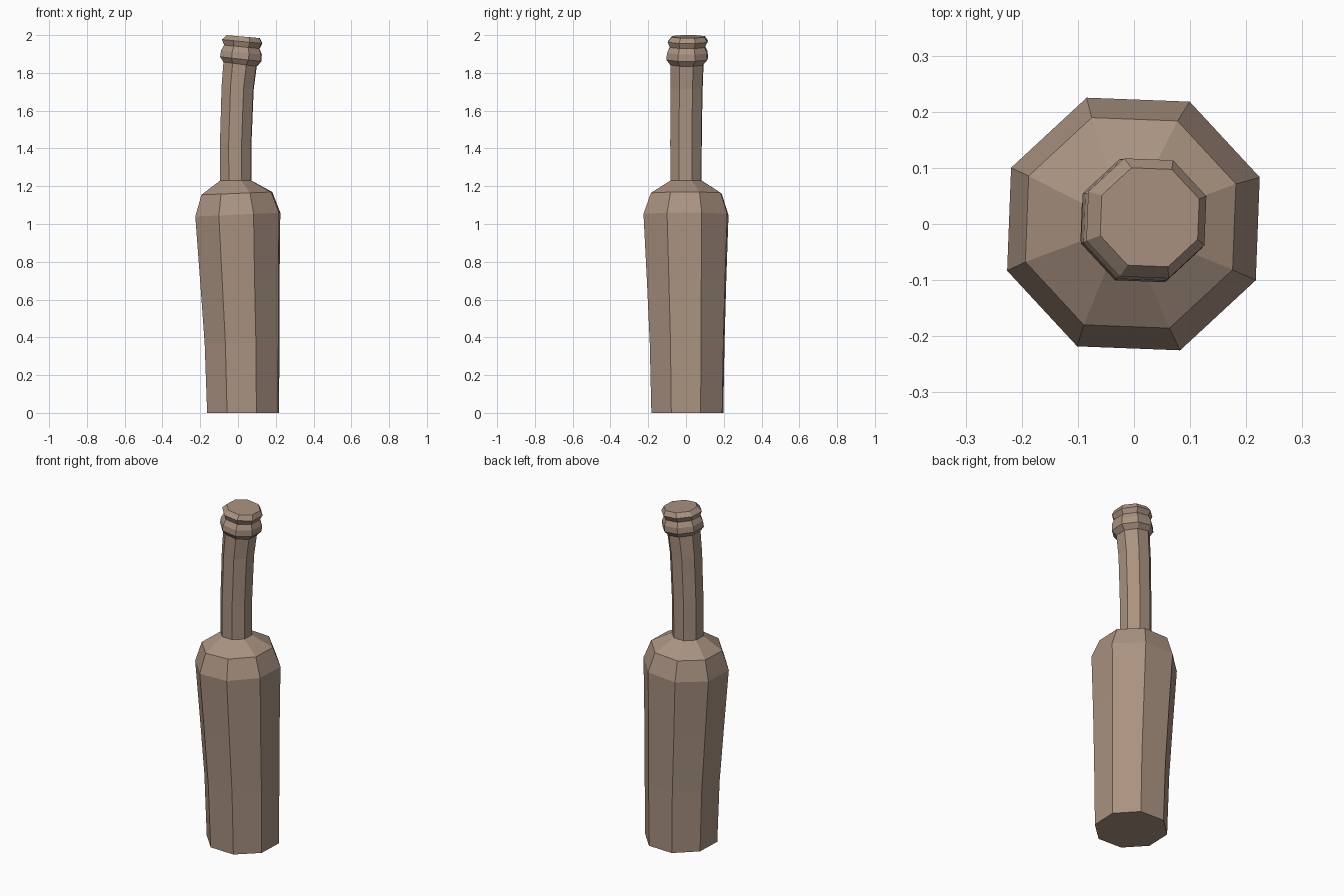
import bpy
import bmesh
import math

cube = bpy.data.objects.get("Cube")
if cube:
    bpy.data.objects.remove(cube, do_unlink=True)

SIDES = 8
TURN = math.radians(20.3)

# Cross-sections from base to lip: centre x, centre y, height, radius, slope along x
RINGS = [
    (0.027, 0.007, 0.0, 0.203, 0.0),        # base
    (0.0215, 0.006, 0.37, 0.211, 0.02),     # body
    (0.01, 0.003, 0.7, 0.224, 0.03),
    (-0.001, 0.0, 1.05, 0.24, 0.045),       # shoulder
    (-0.006, 0.002, 1.162, 0.2, 0.04),
    (-0.012, 0.0, 1.23, 0.088, 0.0),        # neck
    (-0.012, 0.0, 1.43, 0.089, -0.01),
    (-0.005, 0.002, 1.63, 0.09, -0.04),
    (-0.002, 0.003, 1.72, 0.091, -0.06),
    (0.011, 0.005, 1.846, 0.094, -0.13),
    (0.015, 0.006, 1.873, 0.117, -0.11),    # lower collar
    (0.018, 0.007, 1.908, 0.115, -0.1),
    (0.02, 0.008, 1.938, 0.1, -0.1),        # groove
    (0.022, 0.01, 1.966, 0.114, -0.1),      # lip
    (0.028, 0.012, 1.992, 0.094, -0.09),
]

# Warm brown glass
glass = bpy.data.materials.new("dusty_brown")
glass.use_nodes = True
colour = (0.40, 0.29, 0.22, 1.0)
glass.diffuse_color = colour
glass.node_tree.nodes["Principled BSDF"].inputs["Base Color"].default_value = colour


def add_ring(bm, cx, cy, z, radius, slope):
    """One eight-sided section, sheared to follow the bend."""
    verts = []
    for i in range(SIDES):
        a = TURN + i * math.tau / SIDES
        dx, dy = radius * math.cos(a), radius * math.sin(a)
        verts.append(bm.verts.new((cx + dx, cy + dy, z + slope * dx)))
    return verts


# Skin the bent bottle and cap both ends
bm = bmesh.new()
loops = [add_ring(bm, *ring) for ring in RINGS]
for low, high in zip(loops, loops[1:]):
    for i in range(SIDES):
        j = (i + 1) % SIDES
        bm.faces.new((low[i], low[j], high[j], high[i]))
bm.faces.new(reversed(loops[0]))
bm.faces.new(loops[-1])
bmesh.ops.recalc_face_normals(bm, faces=bm.faces)

mesh = bpy.data.meshes.new("bottle")
bm.to_mesh(mesh)
bm.free()
mesh.materials.append(glass)
bottle = bpy.data.objects.new("bottle", mesh)
bpy.context.collection.objects.link(bottle)
